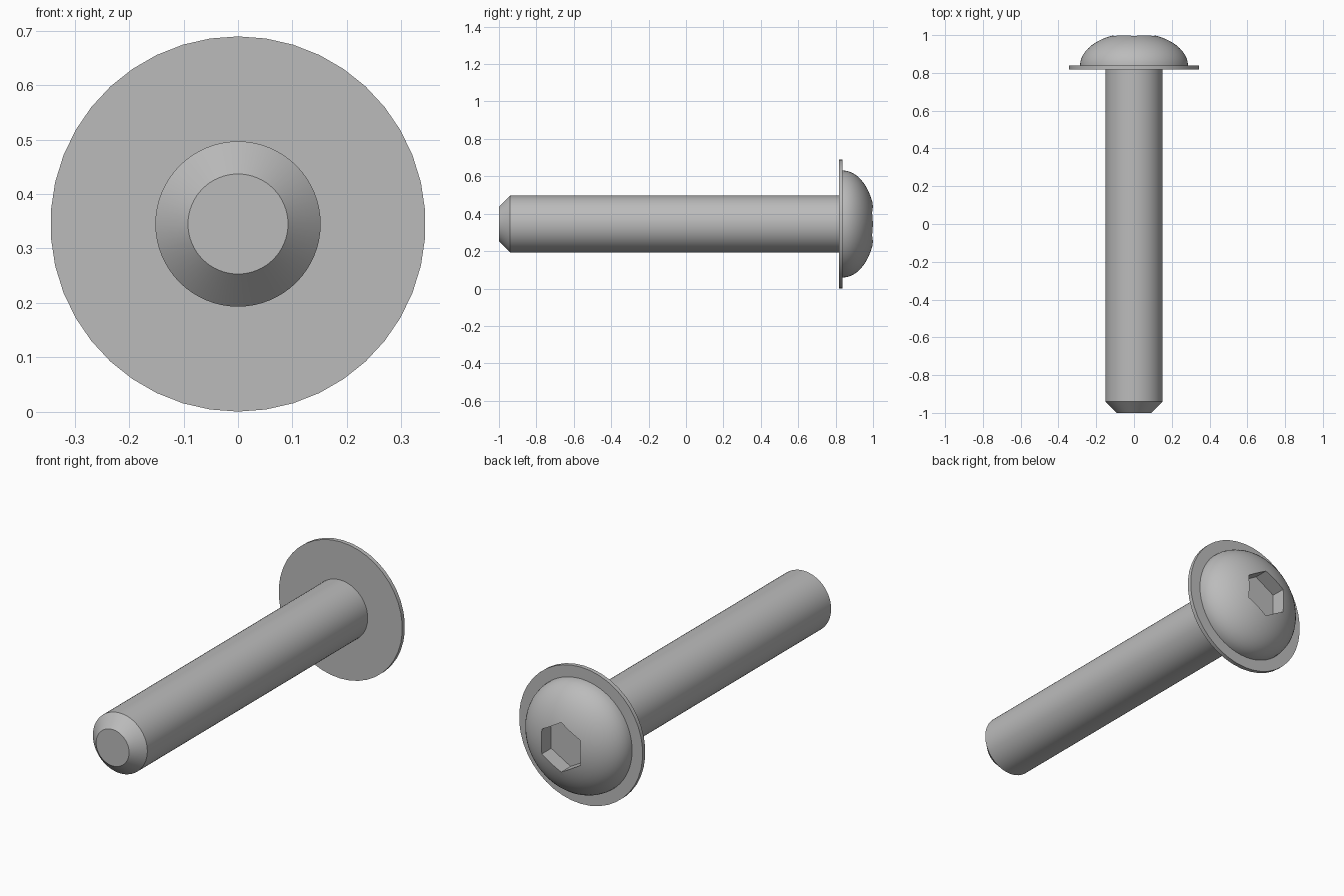
import bpy, bmesh, math

cube = bpy.data.objects.get("Cube")
if cube:
    bpy.data.objects.remove(cube)

AXIS_Z = 0.345

steel = bpy.data.materials.new("grey_steel")
steel.use_nodes = True
GREY = (0.5, 0.5, 0.5, 1)
steel.diffuse_color = GREY
steel.node_tree.nodes["Principled BSDF"].inputs["Base Color"].default_value = GREY


def lathe(name, profile, sides):
    """Closed solid turned about the long axis from (radius, y) points."""
    bm = bmesh.new()
    rings = []
    for r, y in profile:
        ring = []
        for i in range(sides):
            a = math.tau * i / sides
            ring.append(bm.verts.new((r * math.sin(a), y, AXIS_Z + r * math.cos(a))))
        rings.append(ring)
    for lo, hi in zip(rings, rings[1:]):
        for i in range(sides):
            j = (i + 1) % sides
            bm.faces.new((lo[i], lo[j], hi[j], hi[i]))
    bm.faces.new(rings[0])
    bm.faces.new(rings[-1])
    bmesh.ops.recalc_face_normals(bm, faces=bm.faces)
    mesh = bpy.data.meshes.new(name)
    bm.to_mesh(mesh)
    bm.free()
    mesh.materials.append(steel)
    obj = bpy.data.objects.new(name, mesh)
    bpy.context.collection.objects.link(obj)
    return obj


def activate(obj):
    bpy.ops.object.select_all(action='DESELECT')
    obj.select_set(True)
    bpy.context.view_layer.objects.active = obj


# Shaft with a chamfered tip
shaft = lathe("shaft", [(0.092, -1), (0.152, -0.94), (0.152, 0.825)], 64)

# Thin washer flange under the head
flange = lathe("flange", [(0.345, 0.817), (0.345, 0.838)], 42)

# Domed button head, a quarter ellipse in section
STEPS = 14
dome = [(0.286, 0.83)]
for k in range(STEPS):
    t = math.pi / 2 * k / STEPS
    dome.append((0.286 * math.cos(t), 0.838 + 0.174 * math.sin(t)))
head = lathe("head", dome, 64)

# Hexagonal drive socket cut into the head
cutter = lathe("socket_cutter", [(0.125, 0.92), (0.125, 1.1)], 6)
cutter.hide_render = True
cut = head.modifiers.new("socket", 'BOOLEAN')
cut.operation = 'DIFFERENCE'
cut.solver = 'EXACT'
cut.object = cutter
activate(head)
bpy.ops.object.modifier_apply(modifier=cut.name)
bpy.data.objects.remove(cutter)

# Smooth round surfaces, crisp edges
for part in (shaft, flange, head):
    activate(part)
    bpy.ops.object.shade_smooth_by_angle(angle=math.radians(30))
